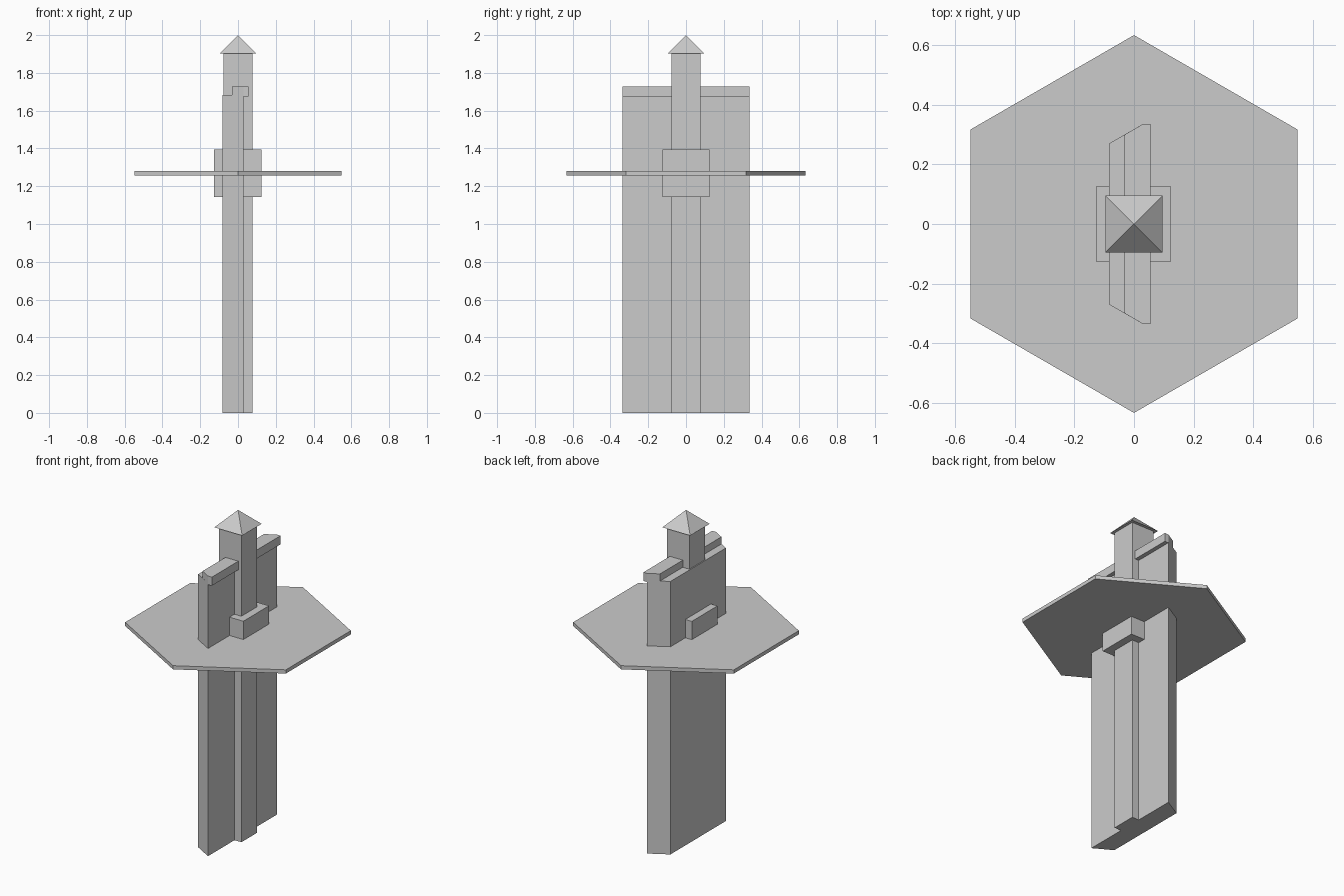
import bpy, math

if "Cube" in bpy.data.objects:
    bpy.data.objects.remove(bpy.data.objects["Cube"])


def prism(name, outline, z0, z1):
    """Extrude a counter-clockwise plan outline from z0 to z1."""
    n = len(outline)
    verts = [(x, y, z) for z in (z0, z1) for x, y in outline]
    faces = [tuple(reversed(range(n))), tuple(range(n, 2 * n))]
    faces += [(i, (i + 1) % n, n + (i + 1) % n, n + i) for i in range(n)]
    mesh = bpy.data.meshes.new(name)
    mesh.from_pydata(verts, [], faces)
    obj = bpy.data.objects.new(name, mesh)
    bpy.context.collection.objects.link(obj)
    return obj


def rect(x0, x1, y):
    return [(x0, -y), (x1, -y), (x1, y), (x0, y)]


def mirrored(half):
    """Close a plan outline given its -y half, left to right."""
    return half + [(x, -y) for x, y in reversed(half)]


# Wall slab with angled ends and its overhanging top rail
prism("wall_slab", mirrored([(-0.083, -0.27), (0.03, -0.335)]), 0, 1.684)
prism("wall_rail", mirrored([(-0.032, -0.299), (0.03, -0.335), (0.056, -0.335)]), 1.675, 1.728)

# Square centre column and collar block
prism("column", rect(-0.077, 0.077, 0.077), 0, 1.903)
prism("collar_block", rect(-0.127, 0.124, 0.125), 1.144, 1.394)

# Thin hexagonal platform, corners toward front and back
hexagon = [(0.633 * math.sin(-a), 0.633 * math.cos(a))
           for a in (i * math.pi / 3 for i in range(6))]
prism("platform", hexagon, 1.258, 1.281)

# Pyramid roof
bpy.ops.mesh.primitive_cone_add(vertices=4, radius1=0.095 * math.sqrt(2), radius2=0,
                                depth=0.097, location=(0, 0, 1.9515),
                                rotation=(0, 0, math.pi / 4))
bpy.context.object.name = "roof"
